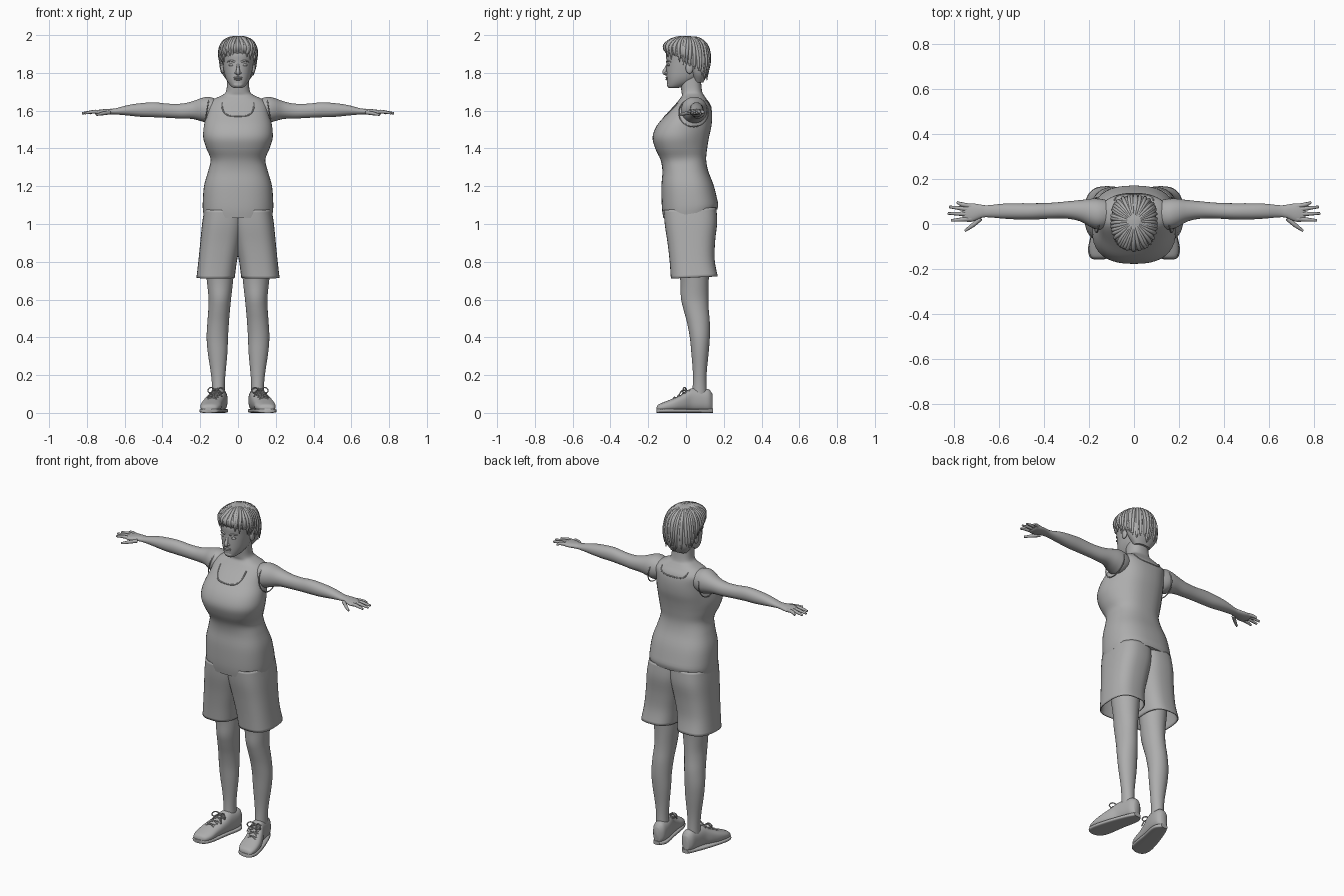
import bpy, bmesh, math, random
from mathutils import Vector
from mathutils.bvhtree import BVHTree

random.seed(4)
cube = bpy.data.objects.get("Cube")
if cube:
    bpy.data.objects.remove(cube)

grey = bpy.data.materials.new("plain_grey")
grey.use_nodes = True
shade = (.42, .42, .42, 1)
grey.diffuse_color = shade
for node in grey.node_tree.nodes:
    if node.type == 'BSDF_PRINCIPLED':
        node.inputs["Base Color"].default_value = shade


def finish(obj, mirror):
    """Smooth, colour and optionally mirror one finished part."""
    bpy.ops.object.select_all(action='DESELECT')
    obj.select_set(True)
    bpy.context.view_layer.objects.active = obj
    if obj.type == 'CURVE':
        bpy.ops.object.convert(target='MESH')
        obj = bpy.context.object
    obj.data.materials.clear()
    obj.data.materials.append(grey)
    bpy.ops.object.shade_smooth_by_angle(angle=math.radians(50))
    if mirror:
        mod = obj.modifiers.new("both_sides", 'MIRROR')
        mod.use_mirror_merge = False
    return obj


def spline_rings(rings, steps):
    """Pass a smooth curve through every ring measurement."""
    result = []
    last = len(rings) - 1
    for i in range(last):
        a, b = rings[max(i - 1, 0)], rings[i]
        c, d = rings[i + 1], rings[min(i + 2, last)]
        for s in range(steps):
            t = s / steps
            result.append([q + t / 2 * (r - p + t * (2*p - 5*q + 4*r - w + t * (3*(q - r) + w - p)))
                           for p, q, r, w in zip(a, b, c, d)])
    return result + [list(rings[last])]


def loft(name, axis, rings, power=2.3, mirror=False, cap=True, steps=4, sides=40, shape=None):
    """Skin rounded sections; a ring is (position, low u, high u, low v, high v)."""
    bm = bmesh.new()
    loops = []
    for pos, u0, u1, v0, v1 in spline_rings(rings, steps):
        loop = []
        for k in range(sides):
            ang = math.tau * k / sides
            cu, sv = math.cos(ang), math.sin(ang)
            u = (u0 + u1) / 2 + (u1 - u0) / 2 * math.copysign(abs(cu) ** (2 / power), cu)
            v = (v0 + v1) / 2 + (v1 - v0) / 2 * math.copysign(abs(sv) ** (2 / power), sv)
            co = {'x': (pos, u, v), 'y': (u, pos, v), 'z': (u, v, pos)}[axis]
            loop.append(bm.verts.new(shape(*co) if shape else co))
        loops.append(loop)
    for lower, upper in zip(loops, loops[1:]):
        for k in range(sides):
            n = (k + 1) % sides
            bm.faces.new((lower[k], lower[n], upper[n], upper[k]))
    if cap:
        bm.faces.new(loops[0][::-1])
        bm.faces.new(loops[-1])
    bmesh.ops.recalc_face_normals(bm, faces=bm.faces)
    mesh = bpy.data.meshes.new(name)
    bm.to_mesh(mesh)
    bm.free()
    obj = bpy.data.objects.new(name, mesh)
    bpy.context.collection.objects.link(obj)
    return finish(obj, mirror)


def tubes(name, paths, radius, mirror=False, taper=None):
    """Round strands along smooth paths; taper lists the relative thickness."""
    curve = bpy.data.curves.new(name, 'CURVE')
    curve.dimensions = '3D'
    curve.bevel_depth = radius
    curve.bevel_resolution = 2
    curve.resolution_u = 4
    curve.use_fill_caps = True
    for path in paths:
        spline = curve.splines.new('BEZIER')
        spline.bezier_points.add(len(path) - 1)
        for i, (point, co) in enumerate(zip(spline.bezier_points, path)):
            point.co = co
            point.handle_left_type = point.handle_right_type = 'AUTO'
            point.radius = taper[i] if taper else 1
    obj = bpy.data.objects.new(name, curve)
    bpy.context.collection.objects.link(obj)
    return finish(obj, mirror)


def ball(name, centre, size, mirror=False):
    bpy.ops.mesh.primitive_uv_sphere_add(segments=20, ring_count=12, radius=1)
    obj = bpy.context.object
    obj.name = name
    for vert in obj.data.vertices:
        vert.co = Vector(centre) + vert.co * Vector(size)
    return finish(obj, mirror)


def surface(obj):
    mesh = obj.data
    return BVHTree.FromPolygons([v.co for v in mesh.vertices], [p.vertices for p in mesh.polygons])


def even(rows):
    """Turn (height, half width, front, back) into symmetric rings."""
    return [(z, -w, w, f, b) for z, w, f, b in rows]


# Tank top, shoulders and neck; the back is narrower than the bust
def torso_shape(x, y, z):
    chest = max(0, 1 - ((z - 1.48) / .15) ** 2)
    hem = max(0, 1.13 - z) * 2
    return x * (1 - .14 * chest * min(1, max(0, y / .1 + .3))), y, z + hem * y


torso = loft("tank_top_and_neck", 'z', even([
    (1.05, .183, -.12, .165), (1.1, .187, -.128, .17), (1.2, .18, -.13, .148),
    (1.28, .158, -.125, .118), (1.34, .145, -.135, .107), (1.4, .168, -.163, .112),
    (1.46, .185, -.177, .122), (1.52, .182, -.155, .135), (1.58, .166, -.105, .138),
    (1.63, .157, -.06, .13), (1.66, .13, -.035, .11), (1.68, .088, -.022, .096),
    (1.7, .064, -.024, .086), (1.75, .058, -.03, .08), (1.8, .058, -.03, .08)]),
    power=2.5, shape=torso_shape)

# Neckline and hem edging laid on the torso
skin = surface(torso)


def neckline(side, low, high, wide):
    path = []
    for i in range(-6, 7):
        t = i / 6
        z = low + (high - low) * abs(t) ** 3
        hit = skin.ray_cast(Vector((wide * math.sin(t * math.pi / 2), side, z)), Vector((0, -side, 0)))[0]
        if hit:
            path.append(hit)
    return path


tubes("neckline_edge", [neckline(-1, 1.57, 1.64, .085), neckline(1, 1.62, 1.655, .085)], .0035)
count = 40
tubes("armhole_edge", [[(.166 - .012 * math.sin(a), .04 + .078 * math.cos(a), 1.59 + .075 * math.sin(a))
      for a in (math.tau * k / count for k in range(count + 1))]], .003, mirror=True)

# Shorts: two wide open legs that overlap at the middle
shorts = loft("shorts", 'z', [
    (.715, .017, .22, -.08, .168), (.8, .006, .21, -.086, .152), (.9, -.015, .2, -.097, .154),
    (1, -.035, .19, -.112, .165), (1.08, -.04, .178, -.118, .16)],
    power=2.7, mirror=True, cap=False, shape=lambda x, y, z: (x, y, z + .05 * y))
solid = shorts.modifiers.new("cloth", 'SOLIDIFY')
solid.thickness = .006

# Legs
loft("leg", 'z', [
    (.07, .068, .137, .03, .112), (.15, .07, .138, .036, .108), (.22, .065, .145, .036, .11),
    (.32, .056, .16, .028, .12), (.4, .053, .166, .02, .126), (.48, .048, .162, .005, .126),
    (.55, .042, .157, -.014, .12), (.61, .036, .156, -.027, .118), (.7, .026, .165, -.03, .12),
    (.84, .015, .18, -.05, .13)], power=2, mirror=True)

# Shoes with toes turned out, on flat soles
loft("shoe", 'y', [
    (-.155, .135, .175, .008, .03), (-.145, .11, .192, .006, .045), (-.11, .09, .199, .006, .06),
    (-.06, .083, .192, .006, .08), (-.01, .073, .172, .006, .105), (.03, .064, .152, .006, .13),
    (.08, .056, .141, .006, .128), (.12, .058, .132, .006, .125), (.14, .075, .115, .012, .1)],
    power=2.4, mirror=True)
loft("sole", 'y', [
    (-.157, .133, .178, 0, .02), (-.145, .106, .197, 0, .022), (-.1, .086, .203, 0, .022),
    (0, .07, .176, 0, .022), (.1, .052, .138, 0, .022), (.143, .075, .115, 0, .022)],
    power=4, mirror=True)
laces = []
for i in range(4):
    y, z, x = -.07 + .024 * i, .079 + .012 * i, .138 - .008 * i
    for s in (-1, 1):
        laces.append([(x - .026 * s, y, z - .008), (x, y + .008, z + .004), (x + .026 * s, y + .016, z)])
for s in (-1, 1):
    knot = Vector((.116, .005, .118))
    laces.append([knot, knot + Vector((.03 * s, -.014, .016)), knot + Vector((.042 * s, -.022, -.006)), knot])
    laces.append([knot, knot + Vector((.018 * s, -.025, 0)), knot + Vector((.03 * s, -.045, -.03))])
tubes("shoe_laces", laces, .0035, mirror=True)

# Arms held straight out, palms down
loft("arm", 'x', [
    (.1, -.01, .1, 1.56, 1.655), (.15, -.025, .112, 1.535, 1.672), (.19, -.015, .112, 1.543, 1.668),
    (.24, .012, .106, 1.556, 1.65), (.3, .024, .1, 1.558, 1.637), (.37, .024, .094, 1.562, 1.637),
    (.44, .02, .092, 1.565, 1.644), (.51, .02, .092, 1.567, 1.64), (.58, .024, .09, 1.574, 1.63),
    (.65, .03, .083, 1.58, 1.612), (.68, .026, .086, 1.58, 1.61), (.72, .01, .092, 1.578, 1.607),
    (.75, .012, .088, 1.58, 1.602), (.76, .025, .08, 1.585, 1.597)], power=2.1, mirror=True)
fingers = []
for base, tip_x, tip_y in ((.079, .785, .096), (.062, .82, .076), (.043, .826, .047), (.023, .812, .016)):
    fingers.append([(.72, base, 1.593), (.765, (base + tip_y) / 2, 1.594), (tip_x, tip_y, 1.586)])
fingers.append([(.68, .025, 1.59), (.715, -.005, 1.585), (.75, -.03, 1.578)])
tubes("fingers", fingers, .0095, mirror=True, taper=[1.1, 1, .6])

# Head and face
loft("head", 'z', even([
    (1.72, .022, -.09, -.045), (1.728, .036, -.097, -.01), (1.75, .054, -.1, .04),
    (1.78, .068, -.102, .08), (1.82, .077, -.103, .105), (1.86, .083, -.103, .115),
    (1.9, .086, -.105, .115), (1.94, .08, -.09, .105), (1.975, .05, -.05, .07)]), power=2.2)
tubes("nose", [[(0, -.094, 1.855), (0, -.105, 1.825), (0, -.113, 1.802), (0, -.1, 1.795)]], .012,
      taper=[.5, .65, 1, .8])
ball("nostril", (.01, -.103, 1.8), (.008, .01, .007), mirror=True)
ball("upper_lip", (0, -.1, 1.775), (.024, .009, .005))
ball("lower_lip", (0, -.099, 1.766), (.02, .009, .006))
ball("eye", (.034, -.092, 1.842), (.016, .008, .007), mirror=True)
ball("chin", (0, -.088, 1.738), (.026, .013, .016))
ball("ear", (.082, .018, 1.825), (.01, .02, .03), mirror=True)
tubes("eyebrow", [[(.014, -.101, 1.858), (.035, -.098, 1.864), (.058, -.08, 1.858)]], .005,
      mirror=True, taper=[1, 1, .5])

# Short hair: a rounded cap with locks combed out from the crown
cap = loft("hair_cap", 'z', even([
    (1.75, .05, .04, .092), (1.79, .08, .025, .112), (1.83, .092, .005, .121),
    (1.865, .097, -.035, .126), (1.9, .099, -.098, .125), (1.94, .094, -.117, .115),
    (1.97, .075, -.09, .092), (1.988, .045, -.05, .06), (1.995, .012, -.012, .02)]))
scalp = surface(cap)
locks = []
heart = Vector((0, .01, 1.885))
total = 44
for k in range(total):
    turn = math.tau * (k + random.uniform(-.3, .3)) / total
    back = (1 - math.cos(turn)) / 2
    end = math.radians(14 - 52 * back + random.uniform(-7, 7))
    path = []
    for s in range(6):
        lift = math.radians(82) + (end - math.radians(82)) * s / 5
        swing = turn + .12 * math.sin(k) * s / 5
        ray = Vector((math.sin(swing) * math.cos(lift), -math.cos(swing) * math.cos(lift), math.sin(lift)))
        hit = scalp.ray_cast(heart, ray)[0]
        if hit:
            path.append(hit - ray * .003)
    path.append(path[-1] + Vector((0, 0, -.022 - .018 * random.random())))
    locks.append(path)
tubes("hair_locks", locks, .0095, taper=[.3, .7, .9, 1, 1, .85, .15])
